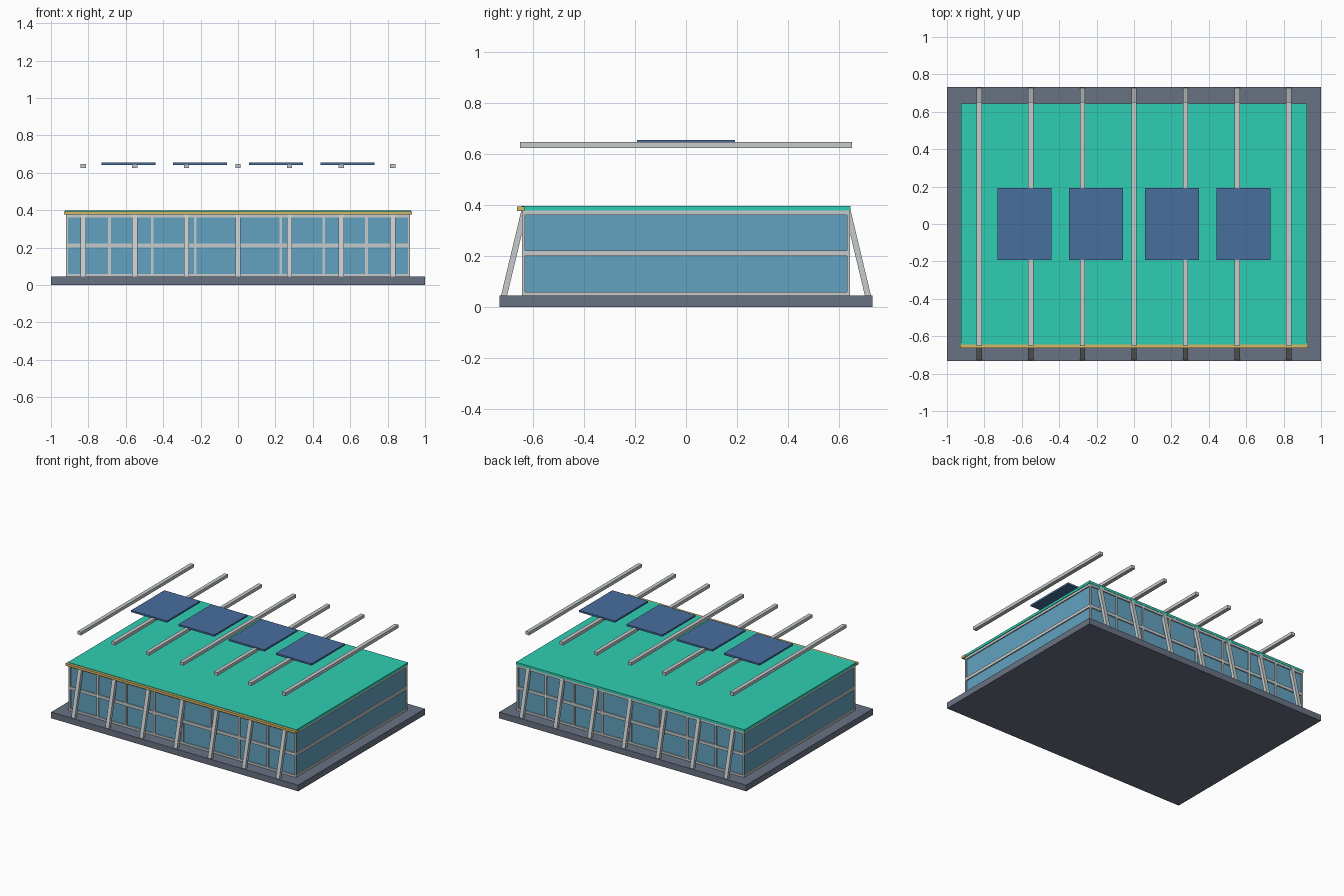
import bpy
import bmesh
from mathutils import Vector

cube = bpy.data.objects.get("Cube")
if cube:
    bpy.data.objects.remove(cube, do_unlink=True)


def linear(c):
    c /= 255
    return c / 12.92 if c < 0.04 else ((c + 0.055) / 1.055) ** 2.4


def material(name, *rgb):
    colour = (*[linear(c) for c in rgb], 1)
    mat = bpy.data.materials.new(name)
    mat.use_nodes = True
    mat.diffuse_color = colour
    mat.node_tree.nodes["Principled BSDF"].inputs["Base Color"].default_value = colour
    return mat


SLATE = material("slate concrete", 105, 114, 131)
GLASS = material("blue glass", 98, 162, 193)
STEEL = material("light steel", 198, 203, 204)
GREEN = material("green roofing", 47, 206, 178)
TAN = material("tan trim", 214, 184, 104)
BLUE = material("solar blue", 72, 111, 158)


def finish(name, bm, mat):
    bmesh.ops.recalc_face_normals(bm, faces=bm.faces)
    mesh = bpy.data.meshes.new(name)
    bm.to_mesh(mesh)
    bm.free()
    mesh.materials.append(mat)
    obj = bpy.data.objects.new(name, mesh)
    bpy.context.collection.objects.link(obj)
    return obj


def box(name, mat, x, y, z):
    """Box spanning the (low, high) pairs x, y and z."""
    bm = bmesh.new()
    bmesh.ops.create_cube(bm, size=1)
    for v in bm.verts:
        v.co = Vector([(a + b) / 2 + c * (b - a) for c, (a, b) in zip(v.co, (x, y, z))])
    return finish(name, bm, mat)


def around(centre, half):
    return (centre - half, centre + half)


def prism(name, mat, profile, x):
    """Extrude a (y, z) profile across the x range."""
    bm = bmesh.new()
    face = bm.faces.new([bm.verts.new((x[0], y, z)) for y, z in profile])
    ext = bmesh.ops.extrude_face_region(bm, geom=[face])
    verts = [g for g in ext["geom"] if isinstance(g, bmesh.types.BMVert)]
    bmesh.ops.translate(bm, verts=verts, vec=(x[1] - x[0], 0, 0))
    return finish(name, bm, mat)


FLOOR, EAVE = 0.045, 0.38
WX, WY = 0.92, 0.643      # outer half sizes of the walls
DEPTH = 0.012             # frame depth

# Base, glazing, roof and front trim
box("base_slab", SLATE, around(0, 1), around(0, 0.732), (0, FLOOR))
box("glazing", GLASS, around(0, WX - 0.008), around(0, WY - 0.008), (FLOOR, EAVE))
box("roof_slab", GREEN, around(0, 0.925), around(0, 0.645), (0.379, 0.397))
box("front_trim", TAN, around(0, 0.931), (-0.664, -0.633), (0.377, 0.394))

# Wall frames
rails = {"bottom": (FLOOR, 0.06), "middle": (0.2, 0.222), "top": (0.362, EAVE)}
for s, end, side in ((-1, "front", "right"), (1, "back", "left")):
    wall_y = around(s * (WY - DEPTH / 2), DEPTH / 2)
    wall_x = around(s * (WX - DEPTH / 2), DEPTH / 2)
    for level, z in rails.items():
        box(f"{end}_{level}_rail", STEEL, around(0, WX), wall_y, z)
        box(f"{side}_{level}_rail", STEEL, wall_x, around(0, WY), z)
    for i in range(-3, 4):
        box(f"{end}_mullion_{i + 4}", STEEL, around(i * 0.229, 0.007), wall_y, (FLOOR, EAVE))
    for t in (-1, 1):
        box(f"{end}_corner_post", STEEL, around(t * (WX - DEPTH / 2), DEPTH / 2),
            wall_y, (FLOOR, EAVE))

# Leaning columns and the roof beams above them
for i in range(-3, 4):
    x = around(i * 0.276, 0.014)
    for s, end in ((-1, "front"), (1, "back")):
        profile = [(s * 0.726, FLOOR), (s * 0.702, FLOOR),
                   (s * 0.622, EAVE), (s * 0.646, EAVE)]
        prism(f"{end}_column_{i + 4}", STEEL, profile, x)
    box(f"roof_beam_{i + 4}", STEEL, x, around(0, 0.652), (0.625, 0.648))

# Solar panels
for i, x in enumerate((-0.586, -0.203, 0.203, 0.586)):
    box(f"solar_panel_{i + 1}", BLUE, around(x, 0.145), around(0, 0.192), (0.642, 0.655))
